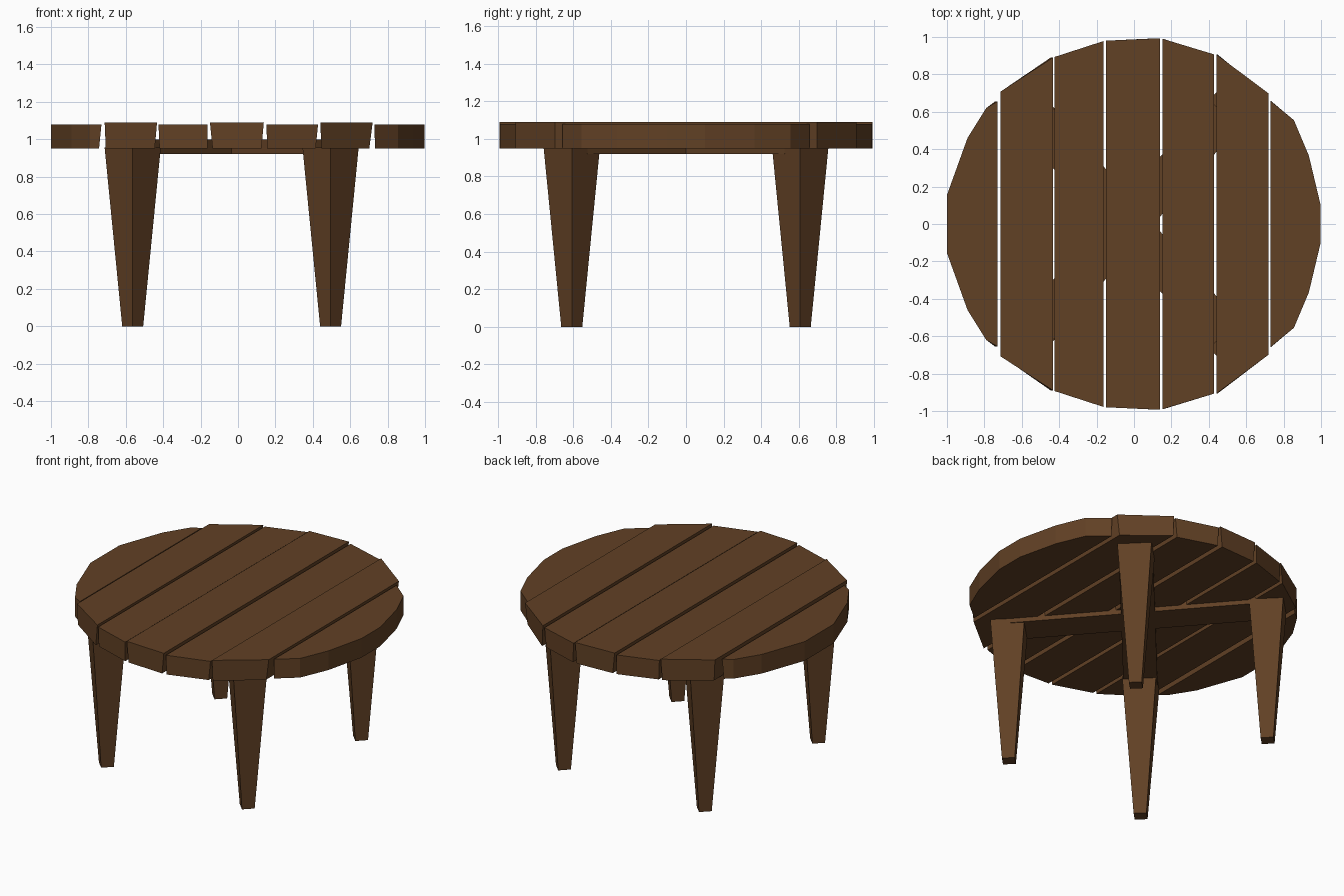
import bpy
import math

if "Cube" in bpy.data.objects:
    bpy.data.objects.remove(bpy.data.objects["Cube"])

wood = bpy.data.materials.new("dark_wood")
wood.diffuse_color = (0.12, 0.052, 0.018, 1)
wood.use_nodes = True
wood.node_tree.nodes["Principled BSDF"].inputs["Base Color"].default_value = wood.diffuse_color


def make(name, verts, faces):
    me = bpy.data.meshes.new(name)
    me.from_pydata(verts, [], faces)
    me.materials.append(wood)
    ob = bpy.data.objects.new(name, me)
    bpy.context.collection.objects.link(ob)
    return ob


def loft(name, bottom, z0, top, z1):
    """Solid between two counter-clockwise outlines with equal point counts."""
    n = len(top)
    verts = [(x, y, z0) for x, y in bottom] + [(x, y, z1) for x, y in top]
    faces = [tuple(reversed(range(n))), tuple(range(n, 2 * n))]
    faces += [(i, (i + 1) % n, n + (i + 1) % n, n + i) for i in range(n)]
    return make(name, verts, faces)


# Table top planks: rim points on the +y side (left to right), top height,
# and how far the left / right cut edges lean inward at the bottom
planks = [
    ([(-1.0, .155), (-.89, .46), (-.79, .62), (-.73, .655)], 1.08, 0, .013),
    ([(-.713, .708), (-.433, .89)], 1.09, .006, .012),
    ([(-.425, .893), (-.163, .978)], 1.08, .005, .0),
    ([(-.15, .98), (.138, .993)], 1.09, .014, .013),
    ([(.152, .99), (.428, .907)], 1.08, .004, .013),
    ([(.44, .907), (.72, .698)], 1.09, .006, .018),
    ([(.73, .658), (.855, .555), (.935, .365), (.998, .1)], 1.08, .002, 0),
]
for i, (rim, top_z, lean_l, lean_r) in enumerate(planks):
    low = list(rim)
    low[0] = (rim[0][0] + lean_l, rim[0][1])
    low[-1] = (rim[-1][0] - lean_r, rim[-1][1])

    def outline(r):
        return [(x, -y) for x, y in r] + [(x, y) for x, y in reversed(r)]

    loft(f"top_plank_{i + 1}", outline(low), 0.95, outline(rim), top_z)


# Tapered square legs, turned 45 degrees
def diamond(x, y, r):
    return [(x + r, y), (x, y + r), (x - r, y), (x, y - r)]


LX, RX, LY = -0.563, 0.495, 0.608
for side, x in (("left", LX), ("right", RX)):
    for end, y in (("front", -LY), ("back", LY)):
        loft(f"{end}_{side}_leg", diamond(x, y, .056), 0, diamond(x, y, .15), 0.955)

# Crossed beams joining opposite legs under the planks
for name, s in (("cross_beam_a", 1), ("cross_beam_b", -1)):
    dx, dy = RX - LX, 2 * LY * s
    d = math.hypot(dx, dy)
    ux, uy = dx / d, dy / d
    cx, half, w = (LX + RX) / 2, d / 2 - 0.02, 0.105
    rect = [(cx + ux * a * half - uy * b * w, uy * a * half + ux * b * w)
            for a, b in ((-1, -1), (1, -1), (1, 1), (-1, 1))]
    loft(name, rect, 0.92, rect, 1.0)
